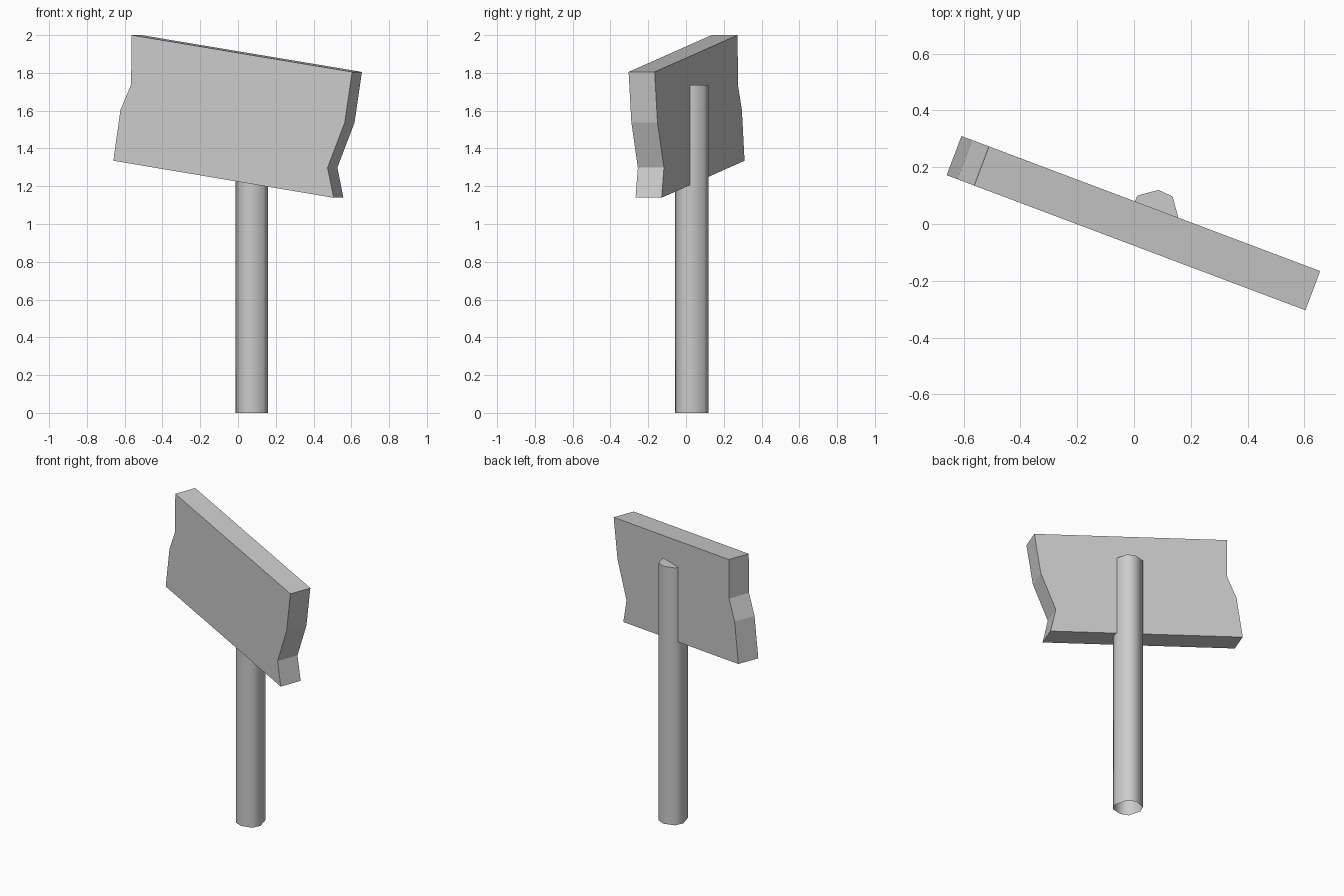
import bpy
import bmesh
from mathutils import Vector

if "Cube" in bpy.data.objects:
    bpy.data.objects.remove(bpy.data.objects["Cube"])


def prism(name, base, offset, cap_start=True, smooth=False):
    """Extrude a closed outline along an offset vector."""
    bm = bmesh.new()
    offset = Vector(offset)
    a = [bm.verts.new(p) for p in base]
    b = [bm.verts.new(Vector(p) + offset) for p in base]
    n = len(a)
    for i in range(n):
        j = (i + 1) % n
        bm.faces.new((a[i], a[j], b[j], b[i])).smooth = smooth
    bm.faces.new(b)
    if cap_start:
        bm.faces.new(a[::-1])
    mesh = bpy.data.meshes.new(name)
    bm.to_mesh(mesh)
    bm.free()
    obj = bpy.data.objects.new(name, mesh)
    bpy.context.collection.objects.link(obj)
    return obj


# Board: ragged front outline (x, z) on a turned vertical plane, then thickened
outline = [(-0.66, 1.335), (-0.622, 1.605), (-0.566, 1.738), (-0.563, 2.0),
           (0.604, 1.805), (0.565, 1.537), (0.474, 1.298), (0.506, 1.139)]
front = [(x, 0.172 - 0.3765 * (x + 0.66), z) for x, z in outline]
prism("sign_board", front, (0.052, 0.138, 0))

# Post: uneven eight-sided tube, open underneath, ending behind the board
section = [(0.159, 0.012), (0.136, 0.097), (0.086, 0.12), (0.012, 0.1),
           (-0.012, 0.046), (0.011, -0.037), (0.061, -0.057), (0.135, -0.04)]
prism("post", [(x, y, 0) for x, y in section], (0, 0, 1.737),
      cap_start=False, smooth=True)
